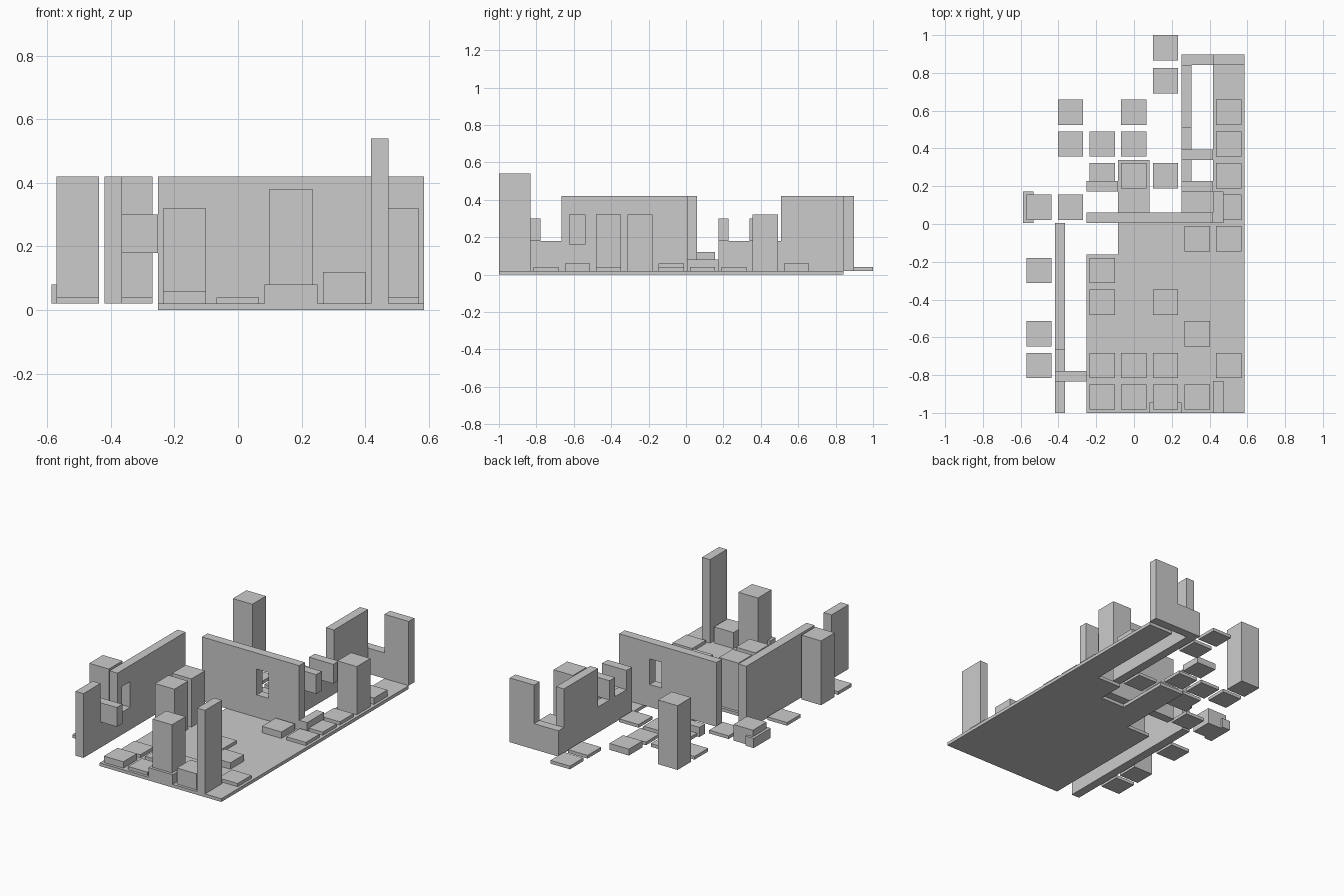
import bpy, bmesh

if "Cube" in bpy.data.objects:
    bpy.data.objects.remove(bpy.data.objects["Cube"])

CELL = 0.1675            # plan grid spacing
X0, Y0 = -0.587, -1.0    # plan grid origin
FLOOR = 0.02             # floor thickness
WALL = 0.055             # wall thickness
FULL, LOW = 0.42, 0.18   # wall heights

grey = bpy.data.materials.new("stone grey")
grey.diffuse_color = (0.6, 0.6, 0.6, 1)
grey.use_nodes = True
grey.node_tree.nodes["Principled BSDF"].inputs["Base Color"].default_value = grey.diffuse_color


def gx(c):
    return X0 + CELL * c


def gy(r):
    return Y0 + CELL * r


def finish(name, bm):
    bmesh.ops.recalc_face_normals(bm, faces=bm.faces[:])
    mesh = bpy.data.meshes.new(name)
    bm.to_mesh(mesh)
    bm.free()
    mesh.materials.append(grey)
    ob = bpy.data.objects.new(name, mesh)
    bpy.context.collection.objects.link(ob)
    return ob


def box(name, x, y, z):
    bm = bmesh.new()
    bmesh.ops.create_cube(bm, size=1)
    for v in bm.verts:
        for i, (a, b) in enumerate((x, y, z)):
            v.co[i] = a if v.co[i] < 0 else b
    return finish(name, bm)


def wall_x(name, c0, c1, r, z0, z1):
    """Wall running along x on the lower edge of row r."""
    return box(name, (gx(c0), gx(c1)), (gy(r), gy(r) + WALL), (z0, z1))


def wall_y(name, c, r0, r1, z0, z1):
    """Wall running along y on the left edge of column c."""
    return box(name, (gx(c), gx(c) + WALL), (gy(r0), gy(r1)), (z0, z1))


def profile_wall(name, along_y, edge, outline):
    """Wall with a stepped outline of (grid position, z)."""
    bm = bmesh.new()
    if along_y:
        pts = [(gx(edge), gy(p), z) for p, z in outline]
        push = (WALL, 0, 0)
    else:
        pts = [(gx(p), gy(edge), z) for p, z in outline]
        push = (0, WALL, 0)
    face = bm.faces.new([bm.verts.new(p) for p in pts])
    ext = bmesh.ops.extrude_face_region(bm, geom=[face], use_keep_orig=True)
    bmesh.ops.translate(bm, vec=push,
                        verts=[g for g in ext["geom"] if isinstance(g, bmesh.types.BMVert)])
    return finish(name, bm)


def cut_window(wall, cx, cy, wx, wy):
    """Cut a rectangular opening through a wall."""
    cutter = box("window_cutter", (cx - wx / 2, cx + wx / 2),
                 (cy - wy / 2, cy + wy / 2), (0.16, 0.32))
    cutter.hide_render = True
    cutter.hide_set(True)
    mod = wall.modifiers.new("window", "BOOLEAN")
    mod.operation = "DIFFERENCE"
    mod.solver = "EXACT"
    mod.object = cutter


# floor: rows of filled column spans, with a gap in the broken row
spans = {r: [(2, 7)] for r in range(5)}
spans.update({5: [(3, 7)], 6: [(3, 4), (5, 7)], 7: [(3, 4), (6, 7)],
              8: [(6, 7)], 9: [(6, 7)], 10: [(6, 7)]})
bm = bmesh.new()
for r, parts in spans.items():
    for a, b in parts:
        for c in range(a, b):
            bm.faces.new([bm.verts.new((gx(c + i), gy(r + j), 0))
                          for i, j in ((0, 0), (1, 0), (1, 1), (0, 1))])
bmesh.ops.remove_doubles(bm, verts=bm.verts[:], dist=0.001)
ext = bmesh.ops.extrude_face_region(bm, geom=bm.faces[:], use_keep_orig=True)
bmesh.ops.translate(bm, vec=(0, 0, FLOOR),
                    verts=[g for g in ext["geom"] if isinstance(g, bmesh.types.BMVert)])
bmesh.ops.dissolve_limit(bm, angle_limit=0.01, verts=bm.verts[:], edges=bm.edges[:])
finish("floor", bm)

# left wall: full, broken low, full with a window
left = profile_wall("left_wall", True, 1, [
    (0, FLOOR), (6, FLOOR), (6, FULL), (2, FULL), (2, LOW), (1, LOW), (1, FULL), (0, FULL)])
cut_window(left, gx(1) + WALL / 2, gy(2.5), 0.2, 0.083)

# middle wall with a window
middle = wall_x("middle_wall", 2, 6, 6, FLOOR, FULL)
cut_window(middle, gx(4.5), gy(6) + WALL / 2, 0.083, 0.2)

# rear corner walls with broken low sections
profile_wall("rear_side_wall", True, 5, [
    (7, FLOOR), (11, FLOOR), (11, FULL), (9, FULL), (9, LOW), (7, LOW)])
profile_wall("rear_wall", False, 11, [
    (5, FLOOR), (7, FLOOR), (7, FULL), (6, FULL), (6, LOW), (5, LOW)])

# raised ledges
for c, r in ((1, 1), (5, 7), (5, 8)):
    wall_x("ledge", c, c + 1, r, LOW, 0.30)

# tall front post
wall_y("tall_post", 6, 0, 1, FLOOR, 0.54)

# low kerbs
for c, r in ((4, 0), (2, 7)):
    wall_x("kerb", c, c + 1, r, FLOOR, 0.08)
for c, r in ((0, 6), (6, 6)):
    wall_y("kerb", c, r, r + 1, FLOOR, 0.08)

# square blocks by top height: thin slabs, thick slabs, blocks and pillars
blocks = {
    0.04: ("slab", [(3, 0), (0, 1), (2, 1), (3, 1), (4, 1), (6, 1), (4, 3), (0, 4),
                    (6, 5), (1, 6), (6, 6), (2, 7), (3, 7), (4, 7), (6, 7), (1, 8),
                    (2, 8), (3, 8), (4, 10), (4, 11)]),
    0.06: ("thick_slab", [(2, 0), (5, 2), (5, 5), (3, 9), (6, 9)]),
    0.12: ("block", [(5, 0), (0, 6)]),
    0.32: ("short_pillar", [(2, 3), (2, 4), (6, 8)]),
    0.38: ("front_pillar", [(4, 0)]),
    0.42: ("pillar", [(0, 2), (1, 9)]),
}
HALF = 0.067
for top, (name, cells) in blocks.items():
    for c, r in cells:
        x, y = gx(c + 0.5), gy(r + 0.5)
        if r == 11:
            y = 1.0 - HALF
        box(name, (x - HALF, x + HALF), (y - HALF, y + HALF), (FLOOR, top))
